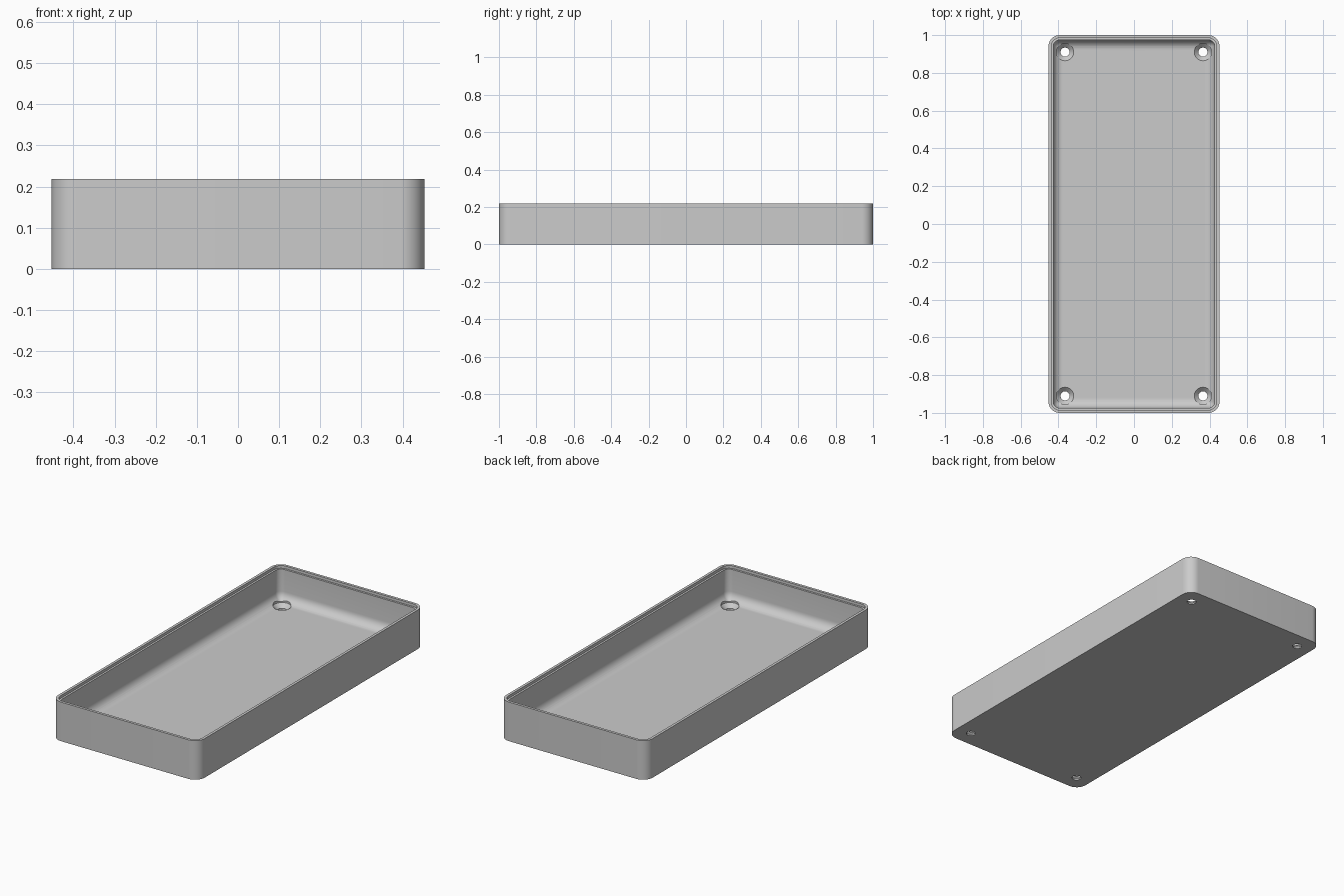
import bpy, bmesh
from math import cos, sin, pi, radians

cube = bpy.data.objects.get("Cube")
if cube:
    bpy.data.objects.remove(cube, do_unlink=True)

HX, HY, HEIGHT, CORNER = 0.453, 1.0, 0.218, 0.06
FLOOR, LIP, WALL, FILLET = 0.03, 0.015, 0.026, 0.05
HOLE_X, HOLE_Y = 0.365, 0.91

grey = bpy.data.materials.new("plain grey")
grey.use_nodes = True
colour = (0.6, 0.6, 0.6, 1)
grey.diffuse_color = colour
grey.node_tree.nodes["Principled BSDF"].inputs["Base Color"].default_value = colour


def rounded_ring(bm, inset, z, steps=10):
    """Rounded rectangle of vertices, inset from the outer wall."""
    r = max(CORNER - inset, 0.004)
    verts = []
    for quarter, (sx, sy) in enumerate([(1, 1), (-1, 1), (-1, -1), (1, -1)]):
        for i in range(steps + 1):
            a = (quarter + i / steps) * pi / 2
            verts.append(bm.verts.new((sx * (HX - inset - r) + r * cos(a),
                                       sy * (HY - inset - r) + r * sin(a), z)))
    return verts


def round_ring(bm, r, z, x, y, steps=32):
    return [bm.verts.new((x + r * cos(2 * pi * i / steps),
                          y + r * sin(2 * pi * i / steps), z)) for i in range(steps)]


def loft(bm, rings):
    """Skin a stack of rings and cap both ends."""
    for low, high in zip(rings, rings[1:]):
        n = len(low)
        for i in range(n):
            j = (i + 1) % n
            bm.faces.new((low[i], low[j], high[j], high[i]))
    bm.faces.new(rings[0][::-1])
    bm.faces.new(rings[-1])


def finish(bm, name):
    bmesh.ops.recalc_face_normals(bm, faces=bm.faces)
    mesh = bpy.data.meshes.new(name)
    bm.to_mesh(mesh)
    bm.free()
    mesh.materials.append(grey)
    obj = bpy.data.objects.new(name, mesh)
    bpy.context.collection.objects.link(obj)
    return obj


# Tray: outer wall, rim with a shallow inner step, inner wall, floor fillet
profile = [(0, 0), (0, HEIGHT), (LIP, HEIGHT),
           (LIP, HEIGHT - 0.015), (WALL, HEIGHT - 0.015)]
for i in range(9):
    a = i / 8 * pi / 2
    profile.append((WALL + FILLET * (1 - cos(a)), FLOOR + FILLET * (1 - sin(a))))
bm = bmesh.new()
loft(bm, [rounded_ring(bm, inset, z) for inset, z in profile])
tray = finish(bm, "tray")

# Countersunk screw holes in the four corners
bm = bmesh.new()
for sx in (-1, 1):
    for sy in (-1, 1):
        loft(bm, [round_ring(bm, r, z, sx * HOLE_X, sy * HOLE_Y) for r, z in
                  [(0.024, -0.05), (0.024, 0.008), (0.046, FLOOR), (0.046, 0.12)]])
cutter = finish(bm, "screw_hole_cutter")
cutter.hide_render = True

cut = tray.modifiers.new("screw holes", "BOOLEAN")
cut.operation = "DIFFERENCE"
cut.solver = "EXACT"
cut.object = cutter
bpy.ops.object.select_all(action="DESELECT")
bpy.context.view_layer.objects.active = tray
tray.select_set(True)
bpy.ops.object.modifier_apply(modifier=cut.name)
bpy.data.objects.remove(cutter, do_unlink=True)
bpy.ops.object.shade_smooth_by_angle(angle=radians(30))
